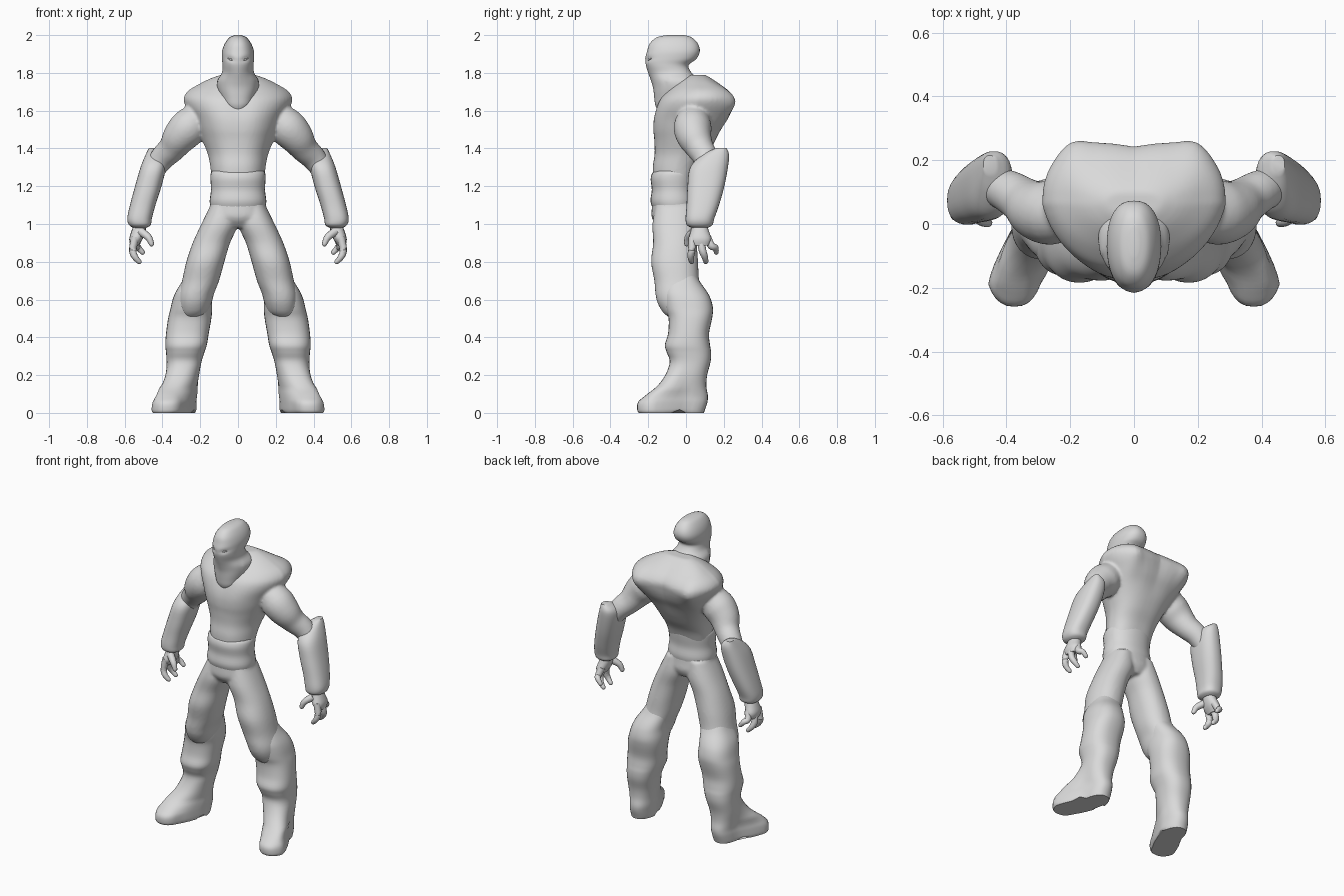
import bpy, bmesh, math
from mathutils import Vector

cube = bpy.data.objects.get("Cube")
if cube:
    bpy.data.objects.remove(cube, do_unlink=True)

clay = bpy.data.materials.new("plain_grey")
clay.use_nodes = True
clay.diffuse_color = (0.7, 0.7, 0.7, 1)
clay.node_tree.nodes["Principled BSDF"].inputs["Base Color"].default_value = clay.diffuse_color


def spline(rows, steps=4):
    """Smooth rows of numbers by passing a curve through them."""
    rows = [Vector(row) for row in rows]
    result = []
    for i in range(len(rows) - 1):
        before, start = rows[max(i - 1, 0)], rows[i]
        end, after = rows[i + 1], rows[min(i + 2, len(rows) - 1)]
        for s in range(steps):
            t = s / steps
            bend = (start * 2 + (end - before) * t
                    + (before * 2 - start * 5 + end * 4 - after) * t * t
                    + (start * 3 - before - end * 3 + after) * t ** 3)
            result.append(bend / 2)
    return result + [rows[-1]]


def skin(bm, rings):
    """Bridge rings of points into a closed skin."""
    loops = [[bm.verts.new(point) for point in ring] for ring in rings]
    count = len(loops[0])
    for low, high in zip(loops, loops[1:]):
        for i in range(count):
            j = (i + 1) % count
            bm.faces.new((low[i], low[j], high[j], high[i]))
    bm.faces.new(loops[0])
    bm.faces.new(loops[-1])


def loft(bm, rows, power=2.2, taper=0, sculpt=None, count=32):
    """Level cross-sections given as height, left, right, front, back."""
    rings = []
    for z, left, right, front, back in spline(rows):
        ring = []
        for i in range(count):
            angle = math.tau * i / count
            c, s = math.cos(angle), math.sin(angle)
            u = math.copysign(abs(c) ** (2 / power), c)
            v = math.copysign(abs(s) ** (2 / power), s)
            u *= 1 - taper * max(0, -v)
            point = Vector(((left + right + u * (right - left)) / 2,
                            (front + back + v * (back - front)) / 2, z))
            if sculpt:
                sculpt(point)
            ring.append(point)
        rings.append(ring)
    skin(bm, rings)


def tube(bm, path, count=12):
    """Round limb along a path of x, y, z, radius with a domed end."""
    points = spline(path)
    tip = points[-1]
    heading = (tip - points[-2]).xyz.normalized()
    for angle in (30, 55, 80):
        a = math.radians(angle)
        end = tip.xyz + heading * tip.w * math.sin(a)
        points.append(Vector((*end, tip.w * math.cos(a))))
    rings = []
    for i, p in enumerate(points):
        ahead = points[min(i + 1, len(points) - 1)].xyz - points[max(i - 1, 0)].xyz
        turn = ahead.to_track_quat('Z', 'Y')
        rings.append([p.xyz + turn @ Vector((p.w * math.cos(math.tau * k / count),
                                             p.w * math.sin(math.tau * k / count), 0))
                      for k in range(count)])
    skin(bm, rings)


def finish(name, bm, mirror=False, blend=0):
    bmesh.ops.recalc_face_normals(bm, faces=bm.faces)
    for face in bm.faces:
        face.smooth = True
    for edge in bm.edges:
        edge.smooth = edge.calc_face_angle(0) < math.radians(50)
    mesh = bpy.data.meshes.new(name)
    bm.to_mesh(mesh)
    bm.free()
    mesh.materials.append(clay)
    obj = bpy.data.objects.new(name, mesh)
    bpy.context.collection.objects.link(obj)
    if mirror:
        mod = obj.modifiers.new("both_sides", 'MIRROR')
        mod.use_mirror_merge = False
    if blend:
        mod = obj.modifiers.new("fuse", 'REMESH')
        mod.mode, mod.voxel_size, mod.use_smooth_shade = 'VOXEL', 0.009, True
        mod = obj.modifiers.new("soften", 'SMOOTH')
        mod.iterations = blend


def centred(rows):
    return [(z, -half, half, front, back) for z, half, front, back in rows]


# Trousers: pelvis and thighs fused, knees rounding over the boots
bm = bmesh.new()
loft(bm, centred([(1.27, .135, -.165, .04), (1.1, .148, -.18, .05),
                  (1.03, .15, -.18, .055), (.98, .08, -.14, .03)]))
loft(bm, [(1.1, .01, .145, -.16, .045), (1.0, .0, .194, -.178, .06), (.9, .042, .24, -.174, .058),
          (.8, .072, .274, -.185, .064), (.7, .1, .296, -.168, .07), (.63, .127, .315, -.162, .09),
          (.58, .14, .318, -.15, .1), (.53, .16, .31, -.12, .09), (.5, .2, .29, -.08, .05)])
finish("trousers", bm, mirror=True, blend=6)

# Waist band
bm = bmesh.new()
loft(bm, centred([(1.07, .142, -.17, .044), (1.12, .15, -.188, .053), (1.18, .143, -.181, .046),
                  (1.235, .146, -.187, .052), (1.265, .145, -.181, .055), (1.28, .138, -.17, .05)]))
finish("waist_band", bm)


# Vest with spine groove, chest line and shoulder blades, fused with the upper arms
def shape_vest(p):
    upper = max(0, 1 - abs(p.z - 1.63) / .2)
    middle = math.exp(-(p.x / .06) ** 2)
    if p.y > .08:
        p.y -= .018 * upper * middle
        p.y += .035 * upper * math.exp(-((abs(p.x) - .2) / .06) ** 2)
    elif p.y < -.08:
        p.y += .01 * upper * middle


bm = bmesh.new()
loft(bm, centred([(1.22, .137, -.174, .04), (1.3, .146, -.176, .07), (1.37, .16, -.166, .115),
                  (1.44, .188, -.168, .155), (1.5, .213, -.176, .19), (1.56, .24, -.175, .23),
                  (1.62, .276, -.16, .254), (1.665, .288, -.138, .257), (1.705, .264, -.1, .23),
                  (1.74, .207, -.06, .185), (1.77, .147, -.02, .14), (1.79, .09, .02, .105)]),
     power=2.6, taper=.22, sculpt=shape_vest, count=48)
tube(bm, [(.19, .045, 1.58, .08), (.258, .035, 1.515, .1), (.308, .045, 1.46, .092),
          (.35, .075, 1.4, .074), (.4, .105, 1.35, .066), (.45, .12, 1.28, .056)], count=24)
finish("vest_and_upper_arms", bm, mirror=True, blend=4)


# Hooded head with a mask running down into the collar
def shape_face(p):
    if p.y < -.1:
        slant = 1.862 + abs(p.x) * .25
        p.y += .01 * math.exp(-((abs(p.x) - .04) / .025) ** 2 - ((p.z - slant) / .012) ** 2)
        p.y += .012 * math.exp(-((p.z - 1.78) / .06) ** 2) * min(1, abs(p.x) / .06)


bm = bmesh.new()
loft(bm, centred([(2.0, .015, -.1, -.01), (1.988, .045, -.155, .03), (1.955, .07, -.192, .063),
                  (1.915, .084, -.206, .073), (1.875, .085, -.216, .056), (1.84, .082, -.212, .014),
                  (1.8, .086, -.2, .03), (1.76, .109, -.186, .07), (1.72, .11, -.174, .08),
                  (1.67, .094, -.168, .06), (1.63, .074, -.163, .0), (1.6, .04, -.15, -.04)]),
     power=2.4, taper=.08, sculpt=shape_face, count=48)
finish("masked_head", bm)

# Eyes
bm = bmesh.new()
tube(bm, [(.022, -.201, 1.867, .002), (.038, -.196, 1.871, .005), (.054, -.183, 1.876, .002)])
finish("eyes", bm, mirror=True)

# Forearm guards with a raised elbow point
bm = bmesh.new()
loft(bm, [(1.402, .432, .472, .16, .215), (1.365, .388, .49, .085, .228), (1.3, .382, .516, .022, .222),
          (1.2, .405, .545, .008, .203), (1.1, .437, .572, .003, .175), (1.03, .456, .586, -.002, .15),
          (.995, .462, .577, .004, .14), (.98, .485, .555, .03, .115)], power=2.4)
finish("forearm_guards", bm, mirror=True)

# Hands: palm, three curled fingers and a thumb
bm = bmesh.new()
loft(bm, [(1.0, .485, .55, .035, .11), (.96, .49, .565, .025, .122),
          (.92, .505, .576, .015, .134), (.885, .53, .57, .03, .12)], count=16)
for root, reach, drop, side in ((.035, .025, .8, .545), (.075, .1, .8, .545), (.112, .155, .85, .528)):
    tube(bm, [(side, root, .93, .021), (side + .012, (root + reach) / 2, (drop + .92) / 2, .02),
              (side, reach, drop + .025, .017), (side - .022, reach + .005, drop, .013)])
tube(bm, [(.515, .04, .96, .023), (.475, .012, .93, .019), (.458, .004, .895, .014)])
finish("hands", bm, mirror=True)


# Boots: cuff flush with the thigh, broad toes turned out, notch before the heel
def shape_boot(p):
    low = min(1, max(0, (.25 - p.z) / .12))
    forward = min(.19, max(0, -p.y)) * low
    p.x += .42 * forward + (p.x - .3) * .9 * forward
    if p.z < .02 and abs(p.y + .03) < .025:
        p.z = .018


bm = bmesh.new()
loft(bm, [(.73, .12, .278, -.1, .055), (.69, .122, .3, -.12, .077), (.64, .132, .33, -.125, .112),
          (.6, .138, .346, -.118, .132),
          (.55, .137, .358, -.108, .143), (.5, .141, .37, -.092, .138), (.42, .155, .381, -.095, .122),
          (.36, .165, .385, -.112, .127), (.32, .178, .381, -.102, .133), (.27, .193, .378, -.086, .13),
          (.2, .206, .38, -.11, .112), (.14, .212, .376, -.155, .108), (.09, .213, .372, -.218, .116),
          (.055, .214, .376, -.255, .113), (.015, .216, .378, -.258, .1), (.0, .222, .374, -.25, .095)],
     power=2.4, sculpt=shape_boot)
finish("boots", bm, mirror=True)
